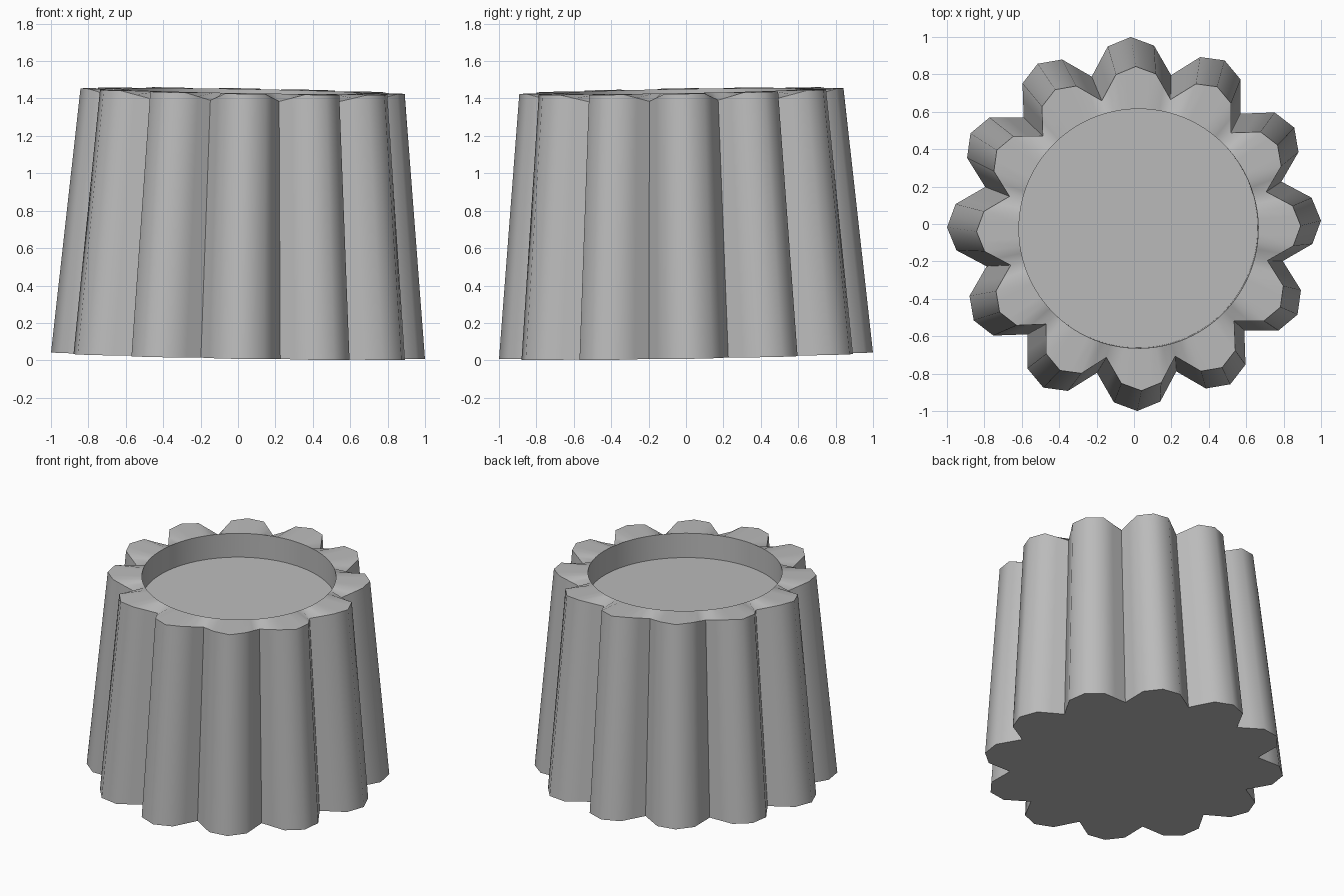
import bpy
import bmesh
from math import radians, cos, sin
from mathutils import Matrix, Vector

cube = bpy.data.objects.get("Cube")
if cube:
    bpy.data.objects.remove(cube, do_unlink=True)

LOBES = 12
HEIGHT = 1.415
TAPER = 0.867          # top outline relative to the bottom outline
VALLEY_DROP = 0.04     # rim dips between the lobes
BOWL_RADIUS = 0.64
BOWL_DEPTH = 0.175

# One lobe as (angle, radius, rim dip): valley, shoulder, tip, shoulder
LOBE = [(-15, 0.82, VALLEY_DROP), (-7.4, 0.96, 0), (0, 1.0, 0), (7.4, 0.96, 0)]


def polar(angle, radius, z=0.0):
    return Vector((radius * cos(radians(angle)), radius * sin(radians(angle)), z))


# Scalloped outline, with each straight edge halved to match the round bowl
corners = [polar(a + i * 360 / LOBES, r, -dip)
           for i in range(LOBES) for a, r, dip in LOBE]
outline = []
for p, q in zip(corners, corners[1:] + corners[:1]):
    outline += [p, (p + q) / 2]

bm = bmesh.new()


def ring(points):
    return [bm.verts.new(p) for p in points]


def bridge(lower, upper):
    n = len(lower)
    for i in range(n):
        j = (i + 1) % n
        bm.faces.new((lower[i], lower[j], upper[j], upper[i]))


def bowl_ring(z):
    flat = [Vector((p.x, p.y, 0)).normalized() * BOWL_RADIUS for p in outline]
    return ring([p + Vector((0, 0, z)) for p in flat])


# Foot, fluted wall, rim, bowl wall and bowl floor
foot = ring([(p.x, p.y, 0) for p in outline])
top = ring([(p.x * TAPER, p.y * TAPER, HEIGHT + p.z) for p in outline])
lip = bowl_ring(HEIGHT)
floor = bowl_ring(HEIGHT - BOWL_DEPTH)
for lower, upper in ((foot, top), (top, lip), (lip, floor)):
    bridge(lower, upper)
bm.faces.new(floor)
bm.faces.new(list(reversed(foot)))

# Slight turn and lean
lean = (Matrix.Translation((0, 0, 0.025)) @ Matrix.Rotation(radians(1), 4, 'X')
        @ Matrix.Rotation(radians(1), 4, 'Y') @ Matrix.Rotation(radians(1), 4, 'Z'))
bm.transform(lean)
bmesh.ops.recalc_face_normals(bm, faces=bm.faces)

mesh = bpy.data.meshes.new("fluted_cup")
bm.to_mesh(mesh)
bm.free()
cup = bpy.data.objects.new("fluted_cup", mesh)
bpy.context.collection.objects.link(cup)

# Plain grey
grey = bpy.data.materials.new("grey")
grey.use_nodes = True
color = (0.5, 0.5, 0.5, 1)
grey.diffuse_color = color
grey.node_tree.nodes["Principled BSDF"].inputs["Base Color"].default_value = color
mesh.materials.append(grey)

# Smooth lobes with sharp valleys and rims
bpy.ops.object.select_all(action='DESELECT')
cup.select_set(True)
bpy.context.view_layer.objects.active = cup
bpy.ops.object.shade_smooth_by_angle(angle=radians(50))
